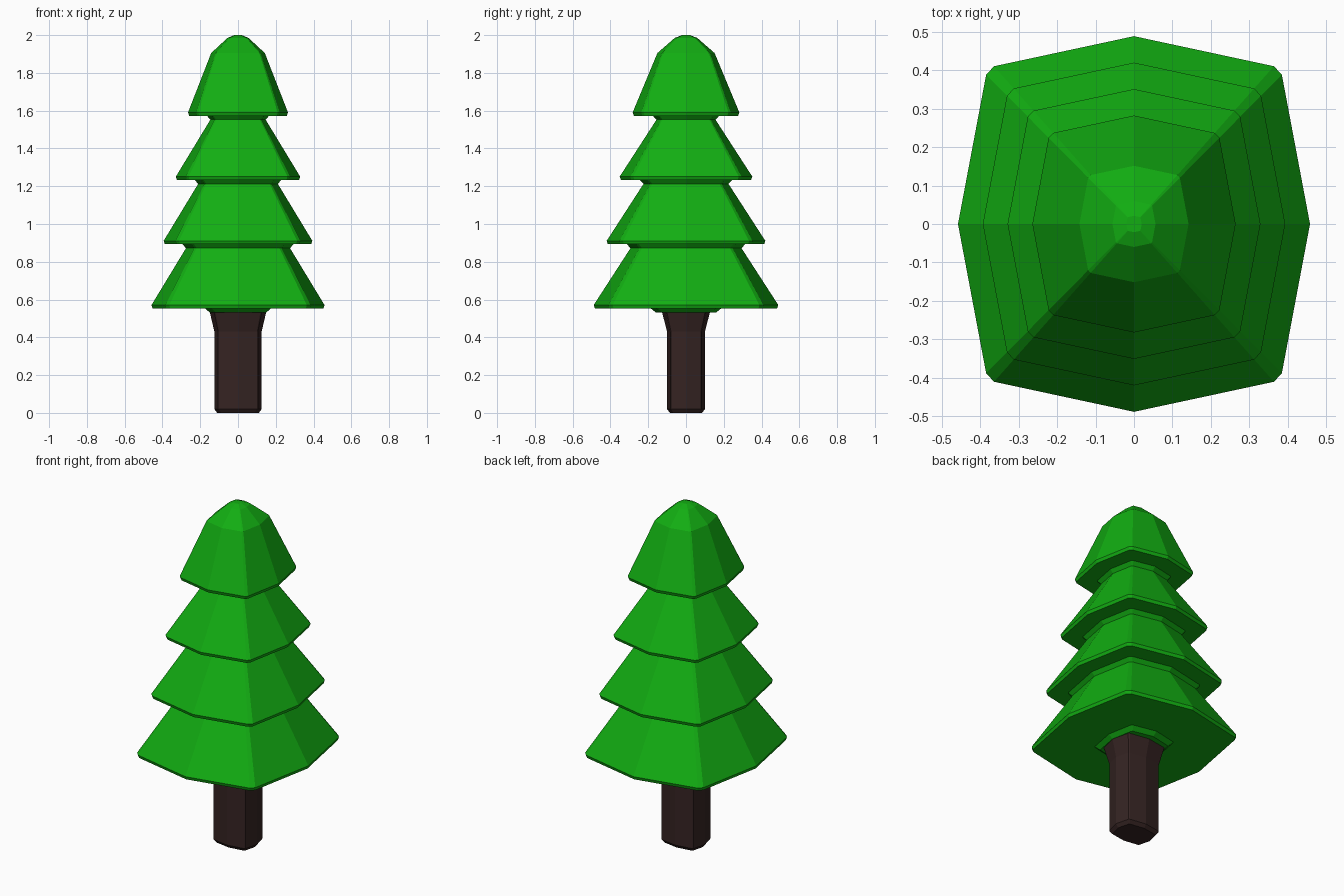
import bpy
import bmesh

default = bpy.data.objects.get("Cube")
if default:
    bpy.data.objects.remove(default)


def make_material(name, color):
    mat = bpy.data.materials.new(name)
    mat.use_nodes = True
    mat.diffuse_color = color
    mat.node_tree.nodes["Principled BSDF"].inputs["Base Color"].default_value = color
    return mat


# Bulging square cross-section with cut corners, turned four times
SECTION = []
corner = [(1, 0), (0.84, 0.795), (0.795, 0.84)]
for _ in range(4):
    SECTION += corner
    corner = [(-y, x) for x, y in corner]


def loft(name, rings, mat):
    """Skin a closed solid through rings of (half width x, half width y, z)."""
    bm = bmesh.new()
    loops = [[bm.verts.new((x * rx, y * ry, z)) for x, y in SECTION]
             for rx, ry, z in rings]
    n = len(SECTION)
    for low, high in zip(loops, loops[1:]):
        for i in range(n):
            j = (i + 1) % n
            bm.faces.new((low[i], low[j], high[j], high[i]))
    bm.faces.new(loops[0][::-1])
    bm.faces.new(loops[-1])
    mesh = bpy.data.meshes.new(name)
    bm.to_mesh(mesh)
    bm.free()
    mesh.materials.append(mat)
    obj = bpy.data.objects.new(name, mesh)
    bpy.context.collection.objects.link(obj)
    return obj


bark = make_material("dark bark", (0.035, 0.017, 0.016, 1))
needles = make_material("needle green", (0.006, 0.42, 0.006, 1))

# Trunk with bevelled foot and flared top
loft("trunk", [(0.11, 0.085, 0), (0.125, 0.1, 0.02), (0.125, 0.1, 0.43),
               (0.152, 0.13, 0.545)], bark)

# Foliage: four stacked skirts, each with a small collar under its rim
DEPTH = 1.067
STEP = 0.34
profile = []
for tier in range(4):
    rim = 0.458 - 0.0645 * tier
    base = 0.553 + STEP * tier
    collar = (0.15, 0.175) if tier == 0 else (rim - 0.118, rim - 0.1)
    profile += [(collar[0], base - 0.021), (collar[1], base),
                (rim - 0.006, base), (rim, base + 0.018)]

# Rounded tip
profile += [(0.142, 1.905), (0.056, 1.985), (0.02, 2.0)]
loft("foliage", [(r, r * DEPTH, z) for r, z in profile], needles)
